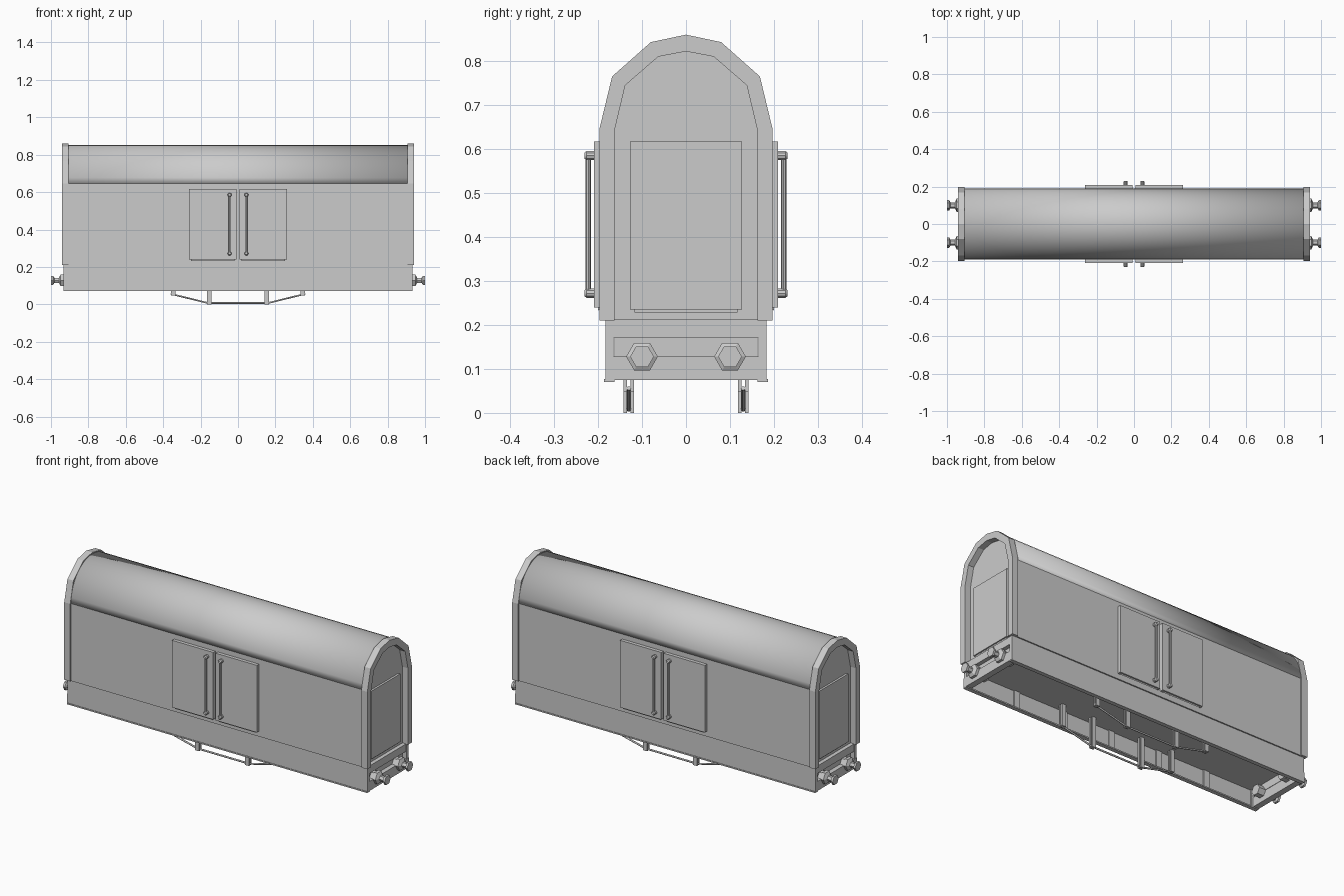
import bpy, bmesh, math
from mathutils import Matrix, Vector

cube = bpy.data.objects.get("Cube")
if cube:
    bpy.data.objects.remove(cube, do_unlink=True)

grey = bpy.data.materials.new("light_grey")
grey.use_nodes = True
grey.diffuse_color = (0.6, 0.6, 0.6, 1)
grey.node_tree.nodes["Principled BSDF"].inputs["Base Color"].default_value = (0.6, 0.6, 0.6, 1)

# Every part is drawn facing -y, then turned about z to its side of the wagon.
FRONT, RIGHT_END, BACK, LEFT_END = 0, 90, 180, 270
SIDES = {"front": FRONT, "back": BACK}
ENDS = {"left_end": RIGHT_END, "right_end": LEFT_END}


def finish(name, bm, turn=0, thick=0, smooth=False):
    bm.transform(Matrix.Rotation(math.radians(turn), 4, "Z"))
    mesh = bpy.data.meshes.new(name)
    bm.to_mesh(mesh)
    bm.free()
    mesh.materials.append(grey)
    obj = bpy.data.objects.new(name, mesh)
    bpy.context.collection.objects.link(obj)
    if thick:
        mod = obj.modifiers.new("thickness", "SOLIDIFY")
        mod.thickness = thick
        mod.offset = -1
    if smooth:
        bpy.ops.object.select_all(action="DESELECT")
        obj.select_set(True)
        bpy.context.view_layer.objects.active = obj
        bpy.ops.object.shade_smooth_by_angle(angle=math.radians(35))
    return obj


def box(name, x, y, z, turn=0):
    bm = bmesh.new()
    bmesh.ops.create_cube(bm, size=1)
    for v in bm.verts:
        v.co = [(lo + hi) / 2 + c * (hi - lo) for c, (lo, hi) in zip(v.co, (x, y, z))]
    return finish(name, bm, turn)


def panel_sheet(name, out, xs, zs, inset, depth, thick, turn):
    """Upright sheet at distance out; odd cells of the grid are recessed."""
    bm = bmesh.new()
    grid = [[bm.verts.new((x, -out, z)) for x in xs] for z in zs]
    pockets = []
    for j in range(len(zs) - 1):
        for i in range(len(xs) - 1):
            f = bm.faces.new((grid[j][i], grid[j][i + 1], grid[j + 1][i + 1], grid[j + 1][i]))
            if i % 2 and j % 2:
                pockets.append(f)
    bmesh.ops.inset_individual(bm, faces=pockets, thickness=inset, depth=-depth)
    return finish(name, bm, turn, thick)


def lathe(name, rings, centre, axis, sides, turn=0, smooth=False):
    """Rings of (distance, radius) about an axis through centre."""
    bm = bmesh.new()
    axis = Vector(axis)
    a = Vector((1, 0, 0))
    b = axis.cross(a)
    loops = []
    for d, r in rings:
        loops.append([bm.verts.new(Vector(centre) + axis * d
                      + r * (a * math.cos(k * math.tau / sides) + b * math.sin(k * math.tau / sides)))
                      for k in range(sides)])
    for p, q in zip(loops, loops[1:]):
        for k in range(sides):
            n = (k + 1) % sides
            bm.faces.new((p[k], p[n], q[n], q[k]))
    bm.faces.new(loops[0])
    bm.faces.new(loops[-1])
    bmesh.ops.recalc_face_normals(bm, faces=bm.faces)
    return finish(name, bm, turn, smooth=smooth)


def rows(lo, hi, count, gap):
    """Grid lines for count cells of equal size, separated by gap."""
    step = (hi - lo + gap) / count
    return [v for i in range(count) for v in (lo + i * step, lo + (i + 1) * step - gap)]


def arch(half):
    """Full arch from its right half, bottom to crown."""
    return half + [(-x, z) for x, z in half[-2::-1]]


# Roof
bm = bmesh.new()
steps = 20
curve = [(0.19 * math.cos(math.pi * i / steps), 0.645 + 0.207 * math.sin(math.pi * i / steps))
         for i in range(steps + 1)]
ribs = [[bm.verts.new((x, y, z)) for y, z in curve] for x in (-0.91, 0.91)]
for i in range(steps):
    bm.faces.new((ribs[0][i], ribs[1][i], ribs[1][i + 1], ribs[0][i + 1]))
bmesh.ops.recalc_face_normals(bm, faces=bm.faces)
if sum(f.normal.z for f in bm.faces) < 0:
    bmesh.ops.reverse_faces(bm, faces=bm.faces)
finish("roof", bm, thick=0.01, smooth=True)

# Floor
box("floor", (-0.93, 0.93), (-0.183, 0.183), (0.17, 0.212))

for side, turn in SIDES.items():
    # Body wall and lower side rail with pressed panels
    panel_sheet(side + "_wall", 0.19, [-0.91, -0.88, -0.335, 0.335, 0.88, 0.91],
                [0.21, 0.24, 0.615, 0.645], 0.014, 0.01, 0.01, turn)
    panel_sheet(side + "_rail", 0.183, [-0.933] + rows(-0.89, 0.89, 6, 0.035) + [0.933],
                [0.075, 0.088, 0.195, 0.21], 0.01, 0.01, 0.018, turn)
    box(side + "_rail_lip", (-0.933, 0.933), (-0.186, -0.163), (0.07, 0.077), turn)

    for s, hand in ((-1, "a"), (1, "b")):
        # Louvred side doors
        lo, hi = sorted((s * 0.008, s * 0.263))
        panel_sheet(f"{side}_door_{hand}", 0.209, [lo, lo + 0.012, hi - 0.012, hi],
                    [0.24] + rows(0.25, 0.607, 7, 0.008) + [0.617], 0.013, 0.007, 0.02, turn)
        # Door handle with two mounts
        x = s * 0.045
        lathe(f"{side}_handle_{hand}", [(0.27, 0.006), (0.585, 0.006)], (x, -0.222, 0),
              (0, 0, 1), 8, turn, True)
        for z in (0.272, 0.585):
            lathe(f"{side}_handle_mount_{hand}", [(0.2, 0.011), (0.226, 0.011), (0.231, 0.007)],
                  (x, 0, z), (0, -1, 0), 10, turn, True)
        # Truss posts and brackets, each a pair of plates
        for y in (-0.138, -0.122):
            px, bx = s * 0.155, s * 0.347
            box(f"{side}_truss_post_{hand}", (px - 0.012, px + 0.012), (y - 0.004, y + 0.004), (0, 0.172), turn)
            box(f"{side}_truss_bracket_{hand}", (bx - 0.012, bx + 0.012), (y - 0.004, y + 0.004), (0.048, 0.172), turn)

    # Truss rod
    path = bpy.data.curves.new(side + "_truss_rod", "CURVE")
    path.dimensions = "3D"
    path.bevel_depth = 0.005
    path.bevel_resolution = 1
    path.use_fill_caps = True
    points = [(-0.36, 0.056), (-0.16, 0.007), (0.16, 0.007), (0.36, 0.056)]
    spline = path.splines.new("POLY")
    spline.points.add(len(points) - 1)
    for p, (x, z) in zip(spline.points, points):
        p.co = (x, -0.13 if turn == FRONT else 0.13, z, 1)
    path.materials.append(grey)
    bpy.context.collection.objects.link(bpy.data.objects.new(side + "_truss_rod", path))

outer = arch([(0.197, 0.21), (0.197, 0.645), (0.168, 0.765), (0.08, 0.843), (0, 0.86)])
inner = arch([(0.163, 0.21), (0.163, 0.64), (0.138, 0.745), (0.063, 0.81), (0, 0.822)])
window = arch([(0.118, 0.675), (0.106, 0.735), (0.068, 0.782), (0, 0.782)])

for end, turn in ENDS.items():
    # Arched end frame
    bm = bmesh.new()
    o, n = [[bm.verts.new((x, -0.942, z)) for x, z in line] for line in (outer, inner)]
    for i in range(len(o) - 1):
        bm.faces.new((o[i], o[i + 1], n[i + 1], n[i]))
    finish(end + "_frame", bm, turn, 0.037)

    # Recessed end wall with a sunken arch above the door
    bm = bmesh.new()
    rim, win = [[bm.verts.new((x, -0.908, z)) for x, z in line] for line in (inner[1:-1], window)]
    for i in range(len(rim) - 1):
        bm.faces.new((rim[i], rim[i + 1], win[i + 1], win[i]))
    bm.faces.new((rim[-1], rim[0], win[0], win[-1]))
    sunken = bm.faces.new(win)
    low = [bm.verts.new((x, -0.908, 0.128)) for x in (-0.163, 0.163)]
    bm.faces.new((low[0], low[1], rim[0], rim[-1]))
    bmesh.ops.inset_individual(bm, faces=[sunken], thickness=0.012, depth=-0.012)
    finish(end + "_wall", bm, turn, 0.01)

    # Louvred end door
    panel_sheet(end + "_door", 0.92, [-0.127, -0.117, 0.117, 0.127],
                [0.235] + rows(0.242, 0.608, 7, 0.008) + [0.617], 0.012, 0.007, 0.015, turn)

    # End beam and buffers
    box(end + "_beam", (-0.183, 0.183), (-0.934, -0.9), (0.075, 0.128), turn)
    for x in (-0.1, 0.1):
        lathe(end + "_buffer", [(0.86, 0.03), (0.93, 0.03), (0.93, 0.036), (0.948, 0.036), (0.958, 0.016),
              (0.982, 0.016), (0.988, 0.027), (1.0, 0.027)], (x, 0, 0.128), (0, -1, 0), 6, turn)
